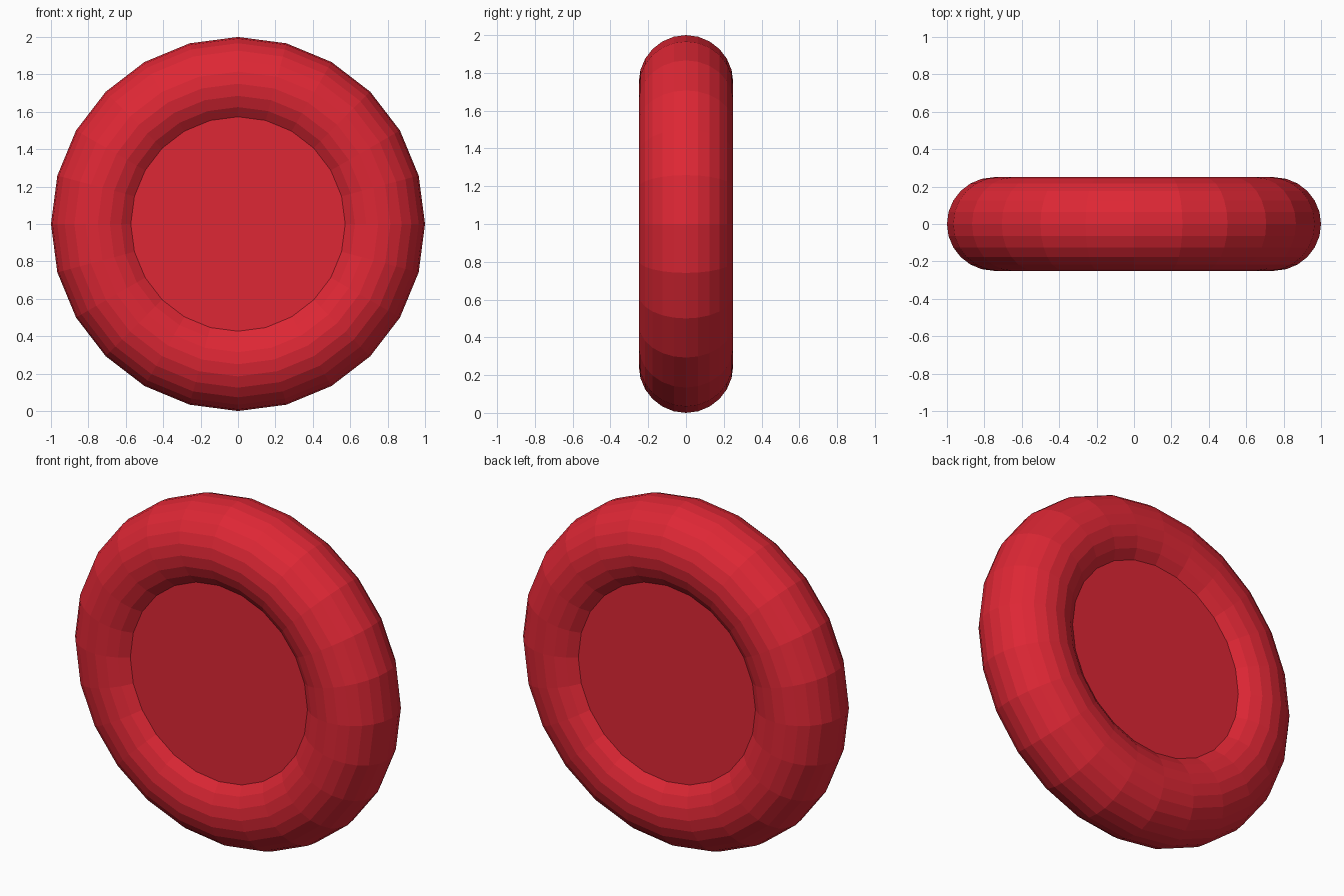
import bpy
from math import pi

if "Cube" in bpy.data.objects:
    bpy.data.objects.remove(bpy.data.objects["Cube"])

SIDES = 24
MAJOR, MINOR = 0.75, 0.25
HUB_HALF = MINOR * 2 ** -0.5  # disc faces meet the tube at 45 degrees

red = bpy.data.materials.new("red")
red.diffuse_color = (0.73, 0.02, 0.035, 1)
red.use_nodes = True
red.node_tree.nodes["Principled BSDF"].inputs["Base Color"].default_value = red.diffuse_color


def finish(name):
    """Name, colour and flat-shade the active object, axis along y."""
    ob = bpy.context.object
    ob.name = name
    ob.data.materials.append(red)
    bpy.ops.object.transform_apply(location=False, rotation=True, scale=True)
    bpy.ops.object.shade_flat()


# Round outer ring standing upright
bpy.ops.mesh.primitive_torus_add(
    major_segments=SIDES, minor_segments=SIDES,
    major_radius=MAJOR, minor_radius=MINOR,
    location=(0, 0, 1), rotation=(pi / 2, 0, 0))
finish("outer_ring")

# Flat disc filling the middle, its rim buried in the ring
bpy.ops.mesh.primitive_cylinder_add(
    vertices=SIDES, radius=0.6, depth=2 * HUB_HALF,
    location=(0, 0, 1), rotation=(pi / 2, 0, 0))
finish("centre_disc")
